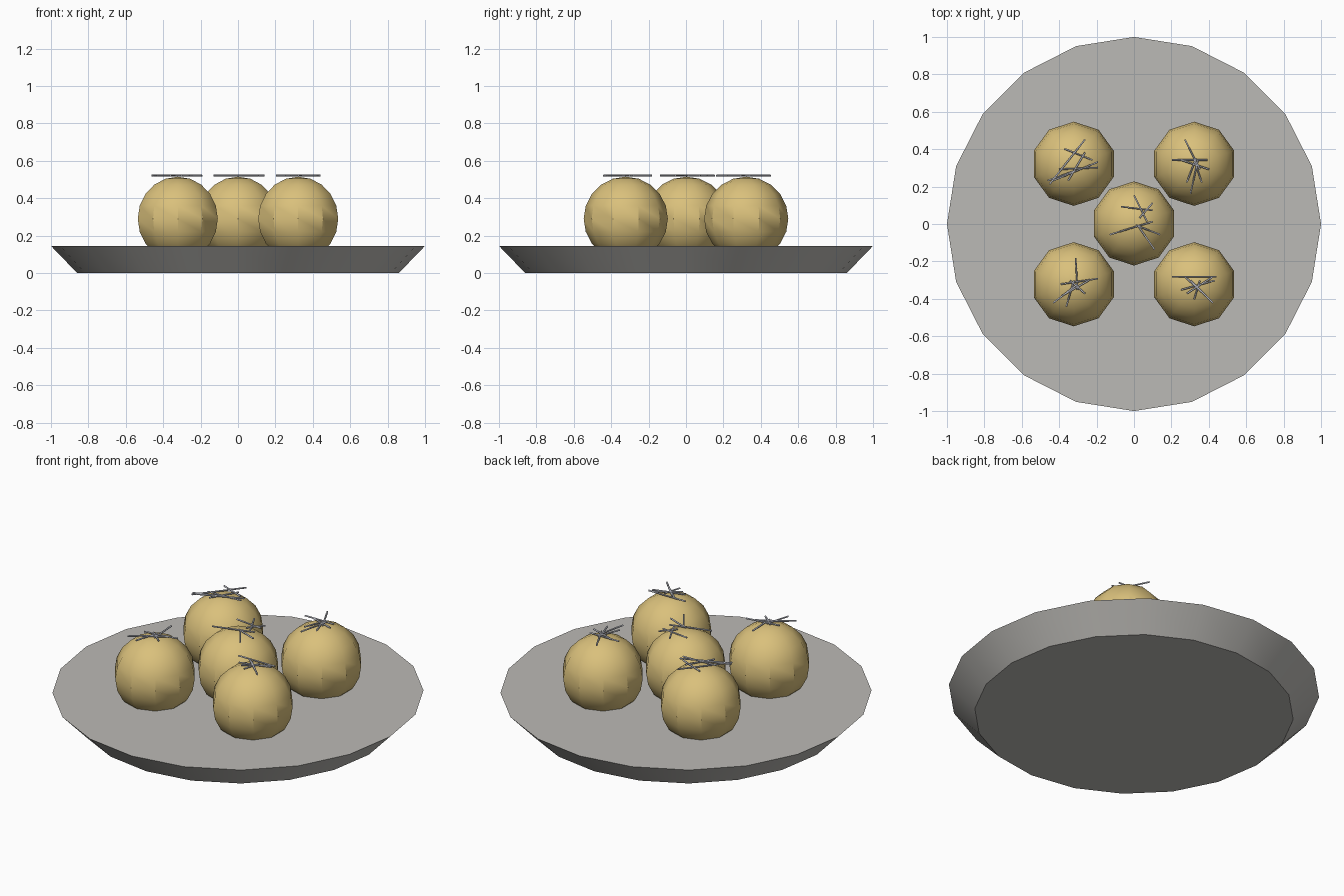
import bpy
import math
from mathutils import Vector

if "Cube" in bpy.data.objects:
    bpy.data.objects.remove(bpy.data.objects["Cube"], do_unlink=True)

PLATE_TOP = 0.145
BALL_RADIUS = 0.225
BALL_HEIGHT = 0.29
SPACING = 0.322


def make_material(name, rgb):
    mat = bpy.data.materials.new(name)
    color = (*rgb, 1.0)
    mat.use_nodes = True
    mat.diffuse_color = color
    mat.node_tree.nodes["Principled BSDF"].inputs["Base Color"].default_value = color
    return mat


plate_grey = make_material("plate grey", (0.50, 0.49, 0.465))
golden = make_material("golden dough", (0.70, 0.53, 0.20))
silver = make_material("silver grey", (0.46, 0.47, 0.52))


def finish(name, mat, angle):
    obj = bpy.context.object
    obj.name = name
    obj.data.materials.append(mat)
    bpy.ops.object.shade_smooth_by_angle(angle=math.radians(angle))
    return obj


# Plate: flat-topped disc flaring up from a smaller base
bpy.ops.mesh.primitive_cone_add(vertices=20, radius1=0.86, radius2=1.0,
                                depth=PLATE_TOP, location=(0, 0, PLATE_TOP / 2))
finish("plate", plate_grey, 30)


def add_shred(name, start, end):
    """Thin rod between two points."""
    axis = end - start
    bpy.ops.mesh.primitive_cylinder_add(
        vertices=6, radius=0.005, depth=axis.length, location=(start + end) / 2,
        rotation=axis.to_track_quat("Z", "Y").to_euler())
    finish(name, silver, 65)


def add_ball(name, x, y, shreds):
    """Ball with a loose heap of shreds, laid out in hundredths from its centre."""
    bpy.ops.mesh.primitive_uv_sphere_add(segments=10, ring_count=10, radius=BALL_RADIUS,
                                         location=(x, y, BALL_HEIGHT))
    finish(name, golden, 35)
    top = Vector((x, y, BALL_HEIGHT + BALL_RADIUS + 0.006))
    for i, (ax, ay, bx, by) in enumerate(shreds):
        add_shred(f"{name}_shred_{i + 1}",
                  top + Vector((ax, ay, 0)) / 100, top + Vector((bx, by, 0)) / 100)


# Five balls: one in the middle, four around it
add_ball("middle_ball", 0, 0.003, [
    (-13, -6, 10, 1), (-7, 9, 10, 7), (0, 15, 7, 1),
    (11, -14, 2, -1), (14, -6, 1, -1), (10, 11, 3, 3)])
add_ball("back_right_ball", -SPACING, SPACING, [
    (-13, -11, 6, 13), (-11, -9, 13, 1), (-5, 8, 10, 2),
    (-8, -3, 13, -2), (-14, -9, 0, -4), (-3, -9, 6, 6)])
add_ball("back_left_ball", SPACING, SPACING, [
    (-5, 13, 3, -3), (-12, 2, 7, 2), (-2, -16, 2, 2),
    (-4, -10, 1, 3), (4, -10, 0, 2), (-7, 2, 8, -3)])
add_ball("front_right_ball", -SPACING, -SPACING, [
    (1, 14, 2, -3), (13, 3, -7, 0), (-11, -10, 2, 0),
    (-4, -12, 0, 2), (6, -5, -2, 2), (-6, -6, 8, 2)])
add_ball("front_left_ball", SPACING, -SPACING, [
    (-12, 4, 12, 4), (-4, -5, 10, 4), (10, -10, -2, 2),
    (-7, -3, 11, 2), (0, -8, 3, 2), (-5, 4, 6, -6)])
